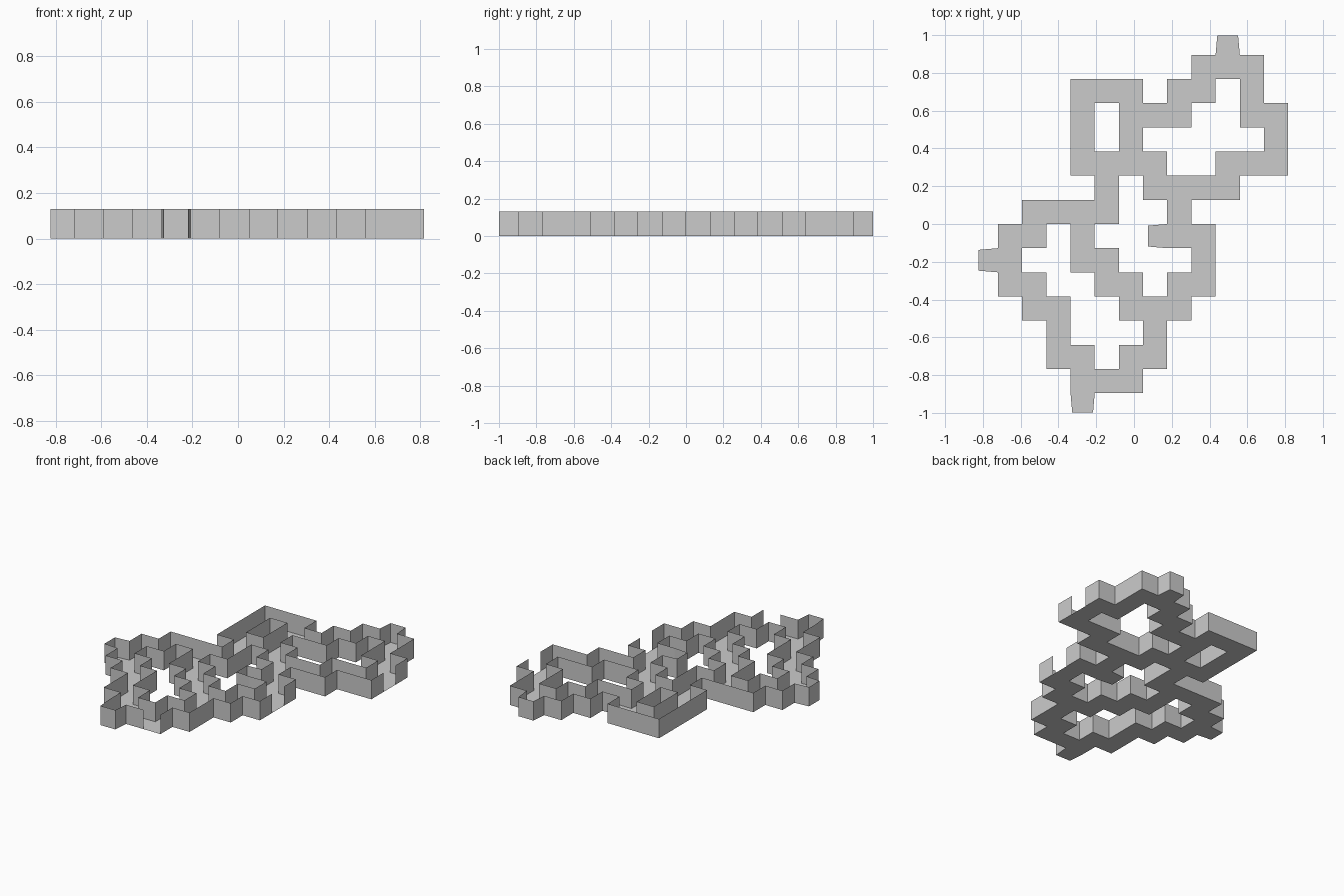
import bpy, bmesh
from mathutils import Vector

if "Cube" in bpy.data.objects:
    bpy.data.objects.remove(bpy.data.objects["Cube"])

CELL = 0.128
X0, Y0 = -0.72, 0.896      # top-left corner of the plan
HEIGHT = 0.13

# Plan of the channel: one character per square tile
PLAN = [
    "........###.",
    "...###.##.#.",
    "...#.###..##",
    "...#.#.....#",
    "...####..###",
    "....#.####..",
    ".####..#....",
    "##.#...##...",
    "#..##...#...",
    "##..##.##...",
    ".##..###....",
    "..#...#.....",
    "..##.##.....",
    "...###......",
]
SIDES = {"N": (0, -1), "S": (0, 1), "W": (-1, 0), "E": (1, 0)}
OPENINGS = {(11, 3, "E"), (8, 8, "E"), (5, 13, "S")}
STUBS = {(9, 0, "N"), (0, 8, "W"), (7, 7, "W"), (3, 13, "S")}


def filled(c, r):
    return 0 <= r < len(PLAN) and 0 <= c < len(PLAN[0]) and PLAN[r][c] == "#"


def tile_edge(c, r, side):
    """Ends of a tile's edge and the outward direction."""
    dx, dr = SIDES[side]
    out = Vector((dx, -dr, 0))
    along = Vector((-out.y, out.x, 0))
    mid = Vector((X0 + (c + .5) * CELL, Y0 - (r + .5) * CELL, 0)) + out * CELL / 2
    return mid - along * CELL / 2, mid + along * CELL / 2, out


def wall(bm, a, b):
    up = Vector((0, 0, HEIGHT))
    bm.faces.new([bm.verts.new(p) for p in (a, b, b + up, a + up)])


def finish(bm, name):
    bmesh.ops.remove_doubles(bm, verts=bm.verts, dist=1e-4)
    mesh = bpy.data.meshes.new(name)
    bm.to_mesh(mesh)
    bm.free()
    bpy.context.collection.objects.link(bpy.data.objects.new(name, mesh))


floor, walls, stubs = bmesh.new(), bmesh.new(), bmesh.new()

# Floor tiles, with thin walls wherever a tile has no neighbour
for r, row in enumerate(PLAN):
    for c, ch in enumerate(row):
        if ch != "#":
            continue
        x, y = X0 + c * CELL, Y0 - r * CELL
        floor.faces.new([floor.verts.new(p) for p in (
            (x, y - CELL, 0), (x + CELL, y - CELL, 0), (x + CELL, y, 0), (x, y, 0))])
        for side, (dx, dr) in SIDES.items():
            key = (c, r, side)
            if not filled(c + dx, r + dr) and key not in OPENINGS | STUBS:
                a, b, _ = tile_edge(*key)
                wall(walls, a, b)

# Tapered dead ends: floor, two side walls and an end wall
for key in sorted(STUBS):
    a, b, out = tile_edge(*key)
    inset = (b - a).normalized() * 0.009
    a2, b2 = a + out * 0.103 + inset, b + out * 0.103 - inset
    stubs.faces.new([stubs.verts.new(p) for p in (a, a2, b2, b)])
    for p, q in ((a, a2), (a2, b2), (b2, b)):
        wall(stubs, p, q)

finish(floor, "channel_floor")
finish(walls, "channel_walls")
finish(stubs, "dead_ends")
